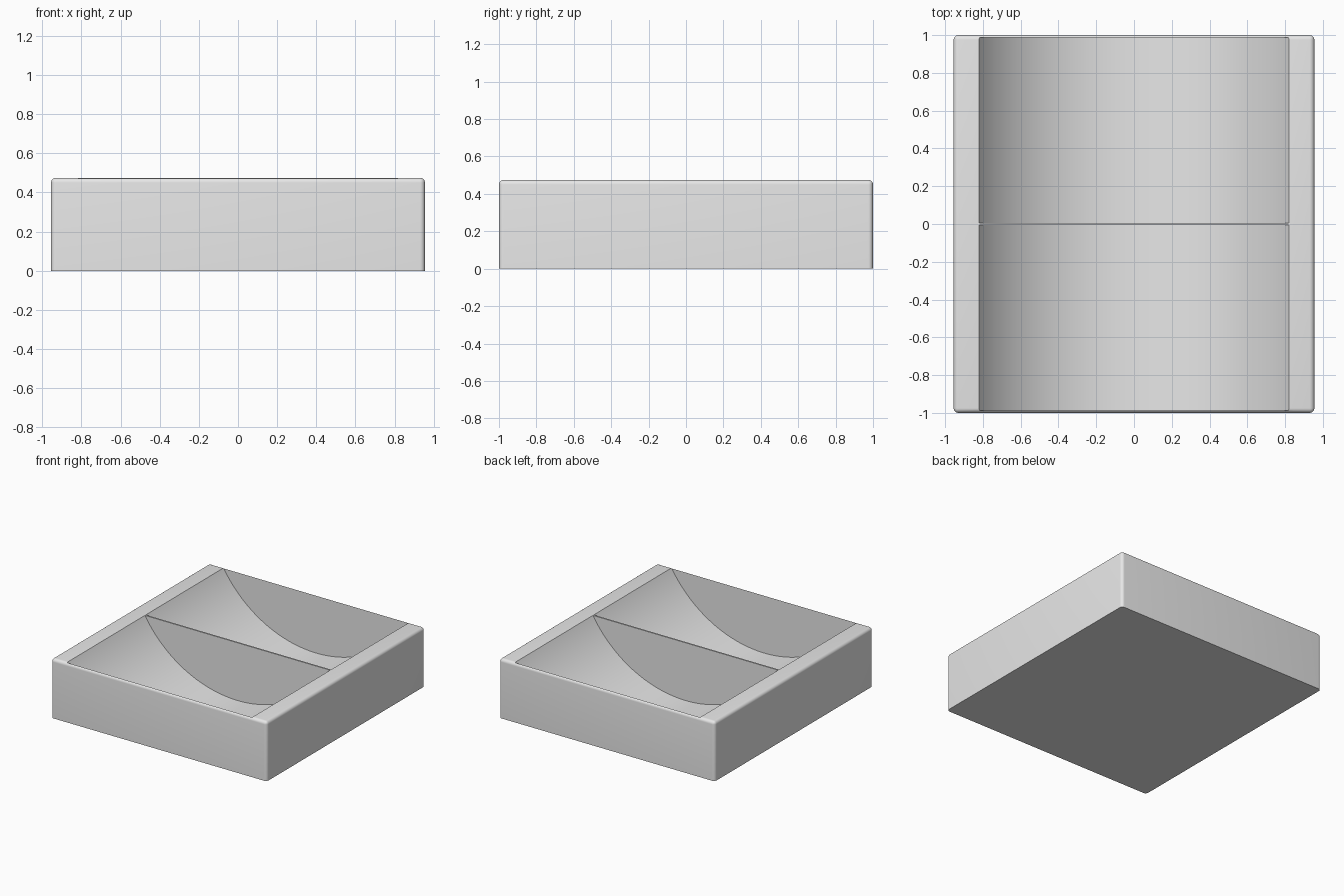
import bpy, bmesh, math
from mathutils import Matrix

cube = bpy.data.objects.get("Cube")
if cube:
    bpy.data.objects.remove(cube, do_unlink=True)

WIDTH, LENGTH, HEIGHT = 1.91, 2.0, 0.475
EDGE_RADIUS = 0.025
WALL, DIVIDER = 0.012, 0.012          # thin end walls and centre divider
HALF_CHORD, DEPTH = 0.82, 0.462       # scoop opening and depth
RADIUS = (HALF_CHORD ** 2 + DEPTH ** 2) / (2 * DEPTH)

grey = bpy.data.materials.new("plain grey")
grey.use_nodes = True
grey.diffuse_color = (0.8, 0.8, 0.8, 1)
grey.node_tree.nodes["Principled BSDF"].inputs["Base Color"].default_value = (0.8, 0.8, 0.8, 1)


def make_object(name, bm):
    mesh = bpy.data.meshes.new(name)
    bm.to_mesh(mesh)
    bm.free()
    mesh.materials.append(grey)
    obj = bpy.data.objects.new(name, mesh)
    bpy.context.collection.objects.link(obj)
    return obj


# Block with rounded upright and top edges, sharp around the base
bm = bmesh.new()
bmesh.ops.create_cube(bm, size=1, matrix=Matrix.Translation((0, 0, HEIGHT / 2))
                      @ Matrix.Diagonal((WIDTH, LENGTH, HEIGHT, 1)))
rounded = [e for e in bm.edges if max(v.co.z for v in e.verts) > HEIGHT / 2]
bmesh.ops.bevel(bm, geom=rounded, offset=EDGE_RADIUS, segments=6, profile=0.5,
                affect='EDGES', clamp_overlap=True)
tray = make_object("scooped_tray", bm)

# Two cylindrical scoops cut side by side
scoop_length = LENGTH / 2 - WALL - DIVIDER / 2
cutters = []
for name, side in (("front_scoop_cutter", -1), ("back_scoop_cutter", 1)):
    bm = bmesh.new()
    place = Matrix.Translation((0, side * (DIVIDER + scoop_length) / 2, HEIGHT - DEPTH + RADIUS))
    bmesh.ops.create_cone(bm, cap_ends=True, segments=160, radius1=RADIUS, radius2=RADIUS,
                          depth=scoop_length, matrix=place @ Matrix.Rotation(math.pi / 2, 4, 'X'))
    cutter = make_object(name, bm)
    cutter.hide_render = True
    cutters.append(cutter)
    cut = tray.modifiers.new(name, 'BOOLEAN')
    cut.operation = 'DIFFERENCE'
    cut.solver = 'EXACT'
    cut.object = cutter

# Bake the cuts and drop the cutters
bpy.ops.object.select_all(action='DESELECT')
bpy.context.view_layer.objects.active = tray
tray.select_set(True)
for modifier in list(tray.modifiers):
    bpy.ops.object.modifier_apply(modifier=modifier.name)
for cutter in cutters:
    bpy.data.objects.remove(cutter, do_unlink=True)

bpy.ops.object.shade_smooth_by_angle(angle=math.radians(30))
